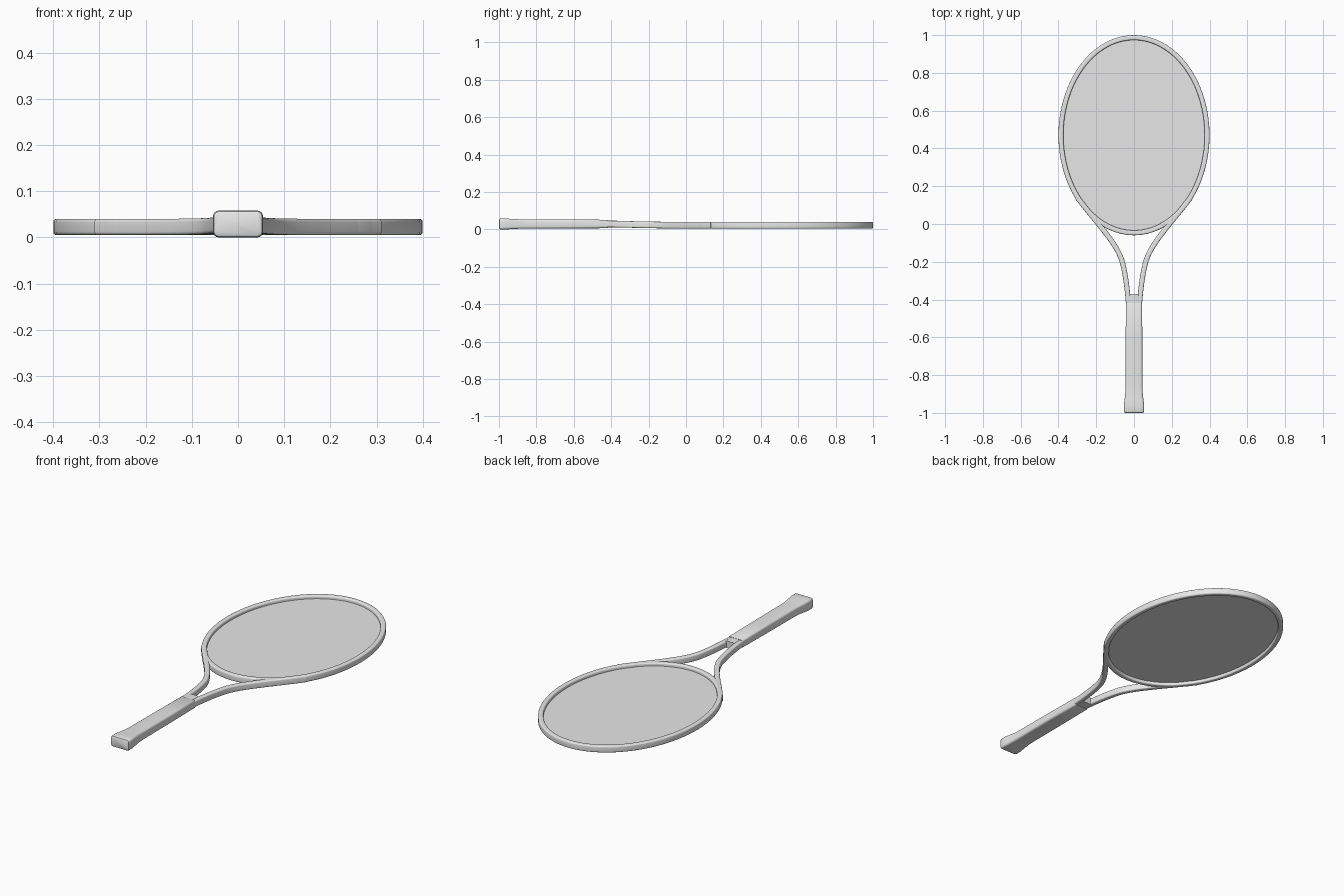
import bpy, bmesh, math
from mathutils import Vector

if "Cube" in bpy.data.objects:
    bpy.data.objects.remove(bpy.data.objects["Cube"])

grey = bpy.data.materials.new("light_grey")
grey.diffuse_color = (0.8, 0.8, 0.8, 1)
grey.use_nodes = True
grey.node_tree.nodes["Principled BSDF"].inputs["Base Color"].default_value = grey.diffuse_color


def section(w, h, r, n=4):
    """Rounded rectangle, half sizes w and h, corner radius r."""
    pts = []
    for k, (sx, sy) in enumerate([(1, 1), (-1, 1), (-1, -1), (1, -1)]):
        for i in range(n + 1):
            a = math.pi / 2 * (k + i / n)
            pts.append((sx * (w - r) + r * math.cos(a), sy * (h - r) + r * math.sin(a)))
    return pts


def loft(name, path, sizes, closed=False):
    """Sweep rounded sections along a path of points (sizes: half width, half height, radius)."""
    bm = bmesh.new()
    n = len(path)
    rings = []
    for i, p in enumerate(path):
        a = path[(i - 1) % n] if closed or i > 0 else p
        b = path[(i + 1) % n] if closed or i < n - 1 else p
        t = b - a
        t.z = 0
        t.normalize()
        side = Vector((t.y, -t.x, 0))
        rings.append([bm.verts.new(p + side * u + Vector((0, 0, v)))
                      for u, v in section(*sizes[i])])
    m = len(rings[0])
    for i in range(n if closed else n - 1):
        r0, r1 = rings[i], rings[(i + 1) % n]
        for j in range(m):
            k = (j + 1) % m
            bm.faces.new((r0[j], r0[k], r1[k], r1[j]))
    if not closed:
        bm.faces.new(rings[0])
        bm.faces.new(rings[-1])
    return finish(name, bm)


def finish(name, bm):
    bmesh.ops.recalc_face_normals(bm, faces=bm.faces)
    me = bpy.data.meshes.new(name)
    bm.to_mesh(me)
    bm.free()
    ob = bpy.data.objects.new(name, me)
    bpy.context.collection.objects.link(ob)
    me.materials.append(grey)
    bpy.ops.object.select_all(action='DESELECT')
    ob.select_set(True)
    bpy.context.view_layer.objects.active = ob
    bpy.ops.object.shade_smooth_by_angle(angle=math.radians(35))
    return ob


def smooth_path(pts, steps=6):
    """Catmull-Rom curve through the points."""
    p = [Vector(q) for q in pts]
    p = [2 * p[0] - p[1]] + p + [2 * p[-1] - p[-2]]
    out = []
    for i in range(1, len(p) - 2):
        a, b, c, d = p[i - 1:i + 3]
        for s in range(steps):
            t = s / steps
            out.append(0.5 * (2 * b + (c - a) * t + (2 * a - 5 * b + 4 * c - d) * t * t
                              + (3 * b - a - 3 * c + d) * t ** 3))
    return out + [p[-2]]


CY, ZC = 0.47, 0.0225

# oval head frame, including the throat bridge
oval = [Vector((0.387 * math.cos(a), CY + 0.517 * math.sin(a), ZC))
        for a in (2 * math.pi * i / 72 for i in range(72))]
loft("head_frame", oval, [(0.013, 0.0175, 0.007)] * 72, closed=True)

# string bed as a thin sheet
bm = bmesh.new()
bmesh.ops.create_cone(bm, cap_ends=True, segments=64, radius1=1, radius2=1, depth=1)
for v in bm.verts:
    v.co = Vector((v.co.x * 0.38, CY + v.co.y * 0.51, ZC + v.co.z * 0.003))
finish("string_bed", bm)

# two throat arms flowing from the head into the handle
arm = [(0.30, 0.14, ZC), (0.237, 0.06, ZC), (0.178, -0.012, ZC), (0.112, -0.1, 0.023),
       (0.073, -0.17, 0.024), (0.055, -0.23, 0.025), (0.041, -0.31, 0.027),
       (0.031, -0.4, 0.029), (0.029, -0.45, 0.029)]
for side, s in (("left", -1), ("right", 1)):
    path = smooth_path([(s * x, y, z) for x, y, z in arm])
    loft("throat_arm_" + side, path, [(0.0135, 0.0175, 0.007)] * len(path))

# small filler between the arms above the handle
loft("throat_filler", [Vector((0, y, 0.0295)) for y in (-0.45, -0.37)],
     [(0.025, 0.019, 0.004)] * 2)

# handle with flared butt: y, half width, half height, radius
prof = [(-1.0, 0.047, 0.022, 0.008), (-0.997, 0.052, 0.027, 0.011), (-0.99, 0.054, 0.029, 0.012),
        (-0.96, 0.054, 0.029, 0.012), (-0.93, 0.050, 0.027, 0.011), (-0.89, 0.0455, 0.025, 0.011),
        (-0.85, 0.0445, 0.0245, 0.011), (-0.6, 0.044, 0.0235, 0.011),
        (-0.422, 0.043, 0.0225, 0.011), (-0.418, 0.040, 0.0205, 0.009)]
loft("handle_grip", [Vector((0, p[0], 0.029)) for p in prof], [p[1:] for p in prof])
